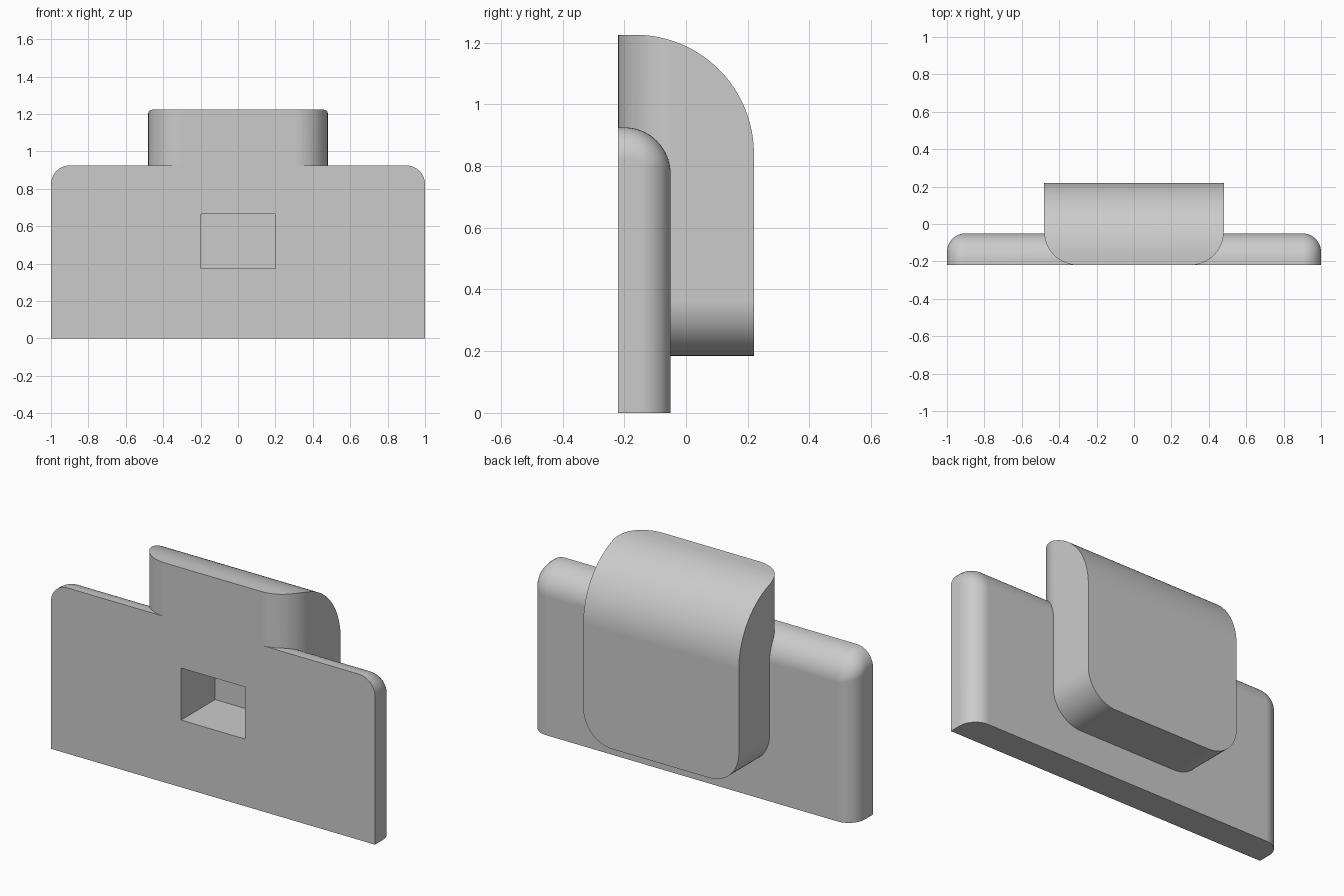
import bpy
import bmesh
from math import sin, cos, pi, sqrt, radians
from mathutils import Vector

cube = bpy.data.objects.get("Cube")
if cube:
    bpy.data.objects.remove(cube, do_unlink=True)

grey = bpy.data.materials.new("plain_grey")
grey.use_nodes = True
grey.diffuse_color = (0.6, 0.6, 0.6, 1)
grey.node_tree.nodes["Principled BSDF"].inputs["Base Color"].default_value = (0.6, 0.6, 0.6, 1)

FRONT, BACK = -0.22, 0.22


def arc(cx, cy, rx, ry, start, end, steps=16):
    """Points on an elliptical arc, angles in quarter turns."""
    angles = [(start + (end - start) * i / steps) * pi / 2 for i in range(steps + 1)]
    return [(cx + rx * cos(a), cy + ry * sin(a)) for a in angles]


def loft(name, rings):
    """Skin a list of equal rings and cap both ends."""
    bm = bmesh.new()
    loops = [[bm.verts.new(p) for p in ring] for ring in rings]
    n = len(loops[0])
    for a, b in zip(loops, loops[1:]):
        for i in range(n):
            j = (i + 1) % n
            bm.faces.new((a[i], a[j], b[j], b[i]))
    bm.faces.new(loops[0])
    bm.faces.new(loops[-1])
    bmesh.ops.recalc_face_normals(bm, faces=bm.faces)
    mesh = bpy.data.meshes.new(name)
    bm.to_mesh(mesh)
    bm.free()
    mesh.materials.append(grey)
    obj = bpy.data.objects.new(name, mesh)
    bpy.context.collection.objects.link(obj)
    return obj


def prism(name, points, axis, low, high):
    """Extrude a 2D profile along one axis."""
    def place(p, t):
        co = list(p)
        co.insert(axis, t)
        return Vector(co)
    return loft(name, [[place(p, t) for p in points] for t in (low, high)])


def combine(obj, other, operation):
    """Apply a boolean and discard the second solid."""
    mod = obj.modifiers.new("combine", 'BOOLEAN')
    mod.operation = operation
    mod.solver = 'EXACT'
    mod.object = other
    bpy.context.view_layer.objects.active = obj
    bpy.ops.object.modifier_apply(modifier=mod.name)
    bpy.data.objects.remove(other, do_unlink=True)


# Base plate: outline shrinking towards the back to round its top and sides
def plate_ring(y, side_in, top_in):
    w, top = 1 - side_in, 0.925 - top_in
    r = max(0.1 - side_in, 0.004)
    right = arc(w - r, top - r, r, r, 0, 1, 10)
    left = [(-x, z) for x, z in reversed(right)]
    outline = [(w, 0)] + right + left + [(-w, 0)]
    return [(x, y, z) for x, z in outline]


def fillet(y, radius):
    d = max(0, y + 0.05 + radius)
    return radius - sqrt(max(0, radius ** 2 - d ** 2))


depths = [FRONT] + [-0.2 + 0.15 * sin(i / 20 * pi / 2) for i in range(21)]
plate = loft("base_plate", [plate_ring(y, fillet(y, 0.1), fillet(y, 0.15)) for y in depths])

# Hub: plan with rounded front corners, trimmed by side and front profiles
W, BOTTOM, TOP, R = 0.48, 0.185, 1.225, 0.18
plan = (arc(R - W, FRONT + R, R, R, 2, 3) + arc(W - R, FRONT + R, R, R, 3, 4)
        + [(W, BACK), (-W, BACK)])
hub = prism("rounded_hub", plan, 2, BOTTOM, TOP + 0.1)
side = [(-0.5, 0), (BACK, 0)] + arc(BACK - 0.385, TOP - 0.385, 0.385, 0.385, 0, 1, 32) + [(-0.5, TOP)]
combine(hub, prism("side_trim", side, 0, -1, 1), 'INTERSECT')
lower = (arc(R - W, BOTTOM + R, R, R, 2, 3) + arc(W - R, BOTTOM + R, R, R, 3, 4)
         + [(W, 2), (-W, 2)])
combine(hub, prism("lower_corner_trim", lower, 1, -1, 1), 'INTERSECT')

# Join both and cut the blind square socket in the front
combine(plate, hub, 'UNION')
socket = [(-0.197, 0.375), (0.197, 0.375), (0.197, 0.665), (-0.197, 0.665)]
combine(plate, prism("socket_cutter", socket, 1, -0.5, 0.08), 'DIFFERENCE')
plate.name = "plate_with_hub"

# Smooth fillets with clean flat faces
bpy.ops.object.select_all(action='DESELECT')
plate.select_set(True)
bpy.context.view_layer.objects.active = plate
bpy.ops.object.shade_smooth_by_angle(angle=radians(30))
weighted = plate.modifiers.new("flat_face_normals", 'WEIGHTED_NORMAL')
weighted.keep_sharp = True
